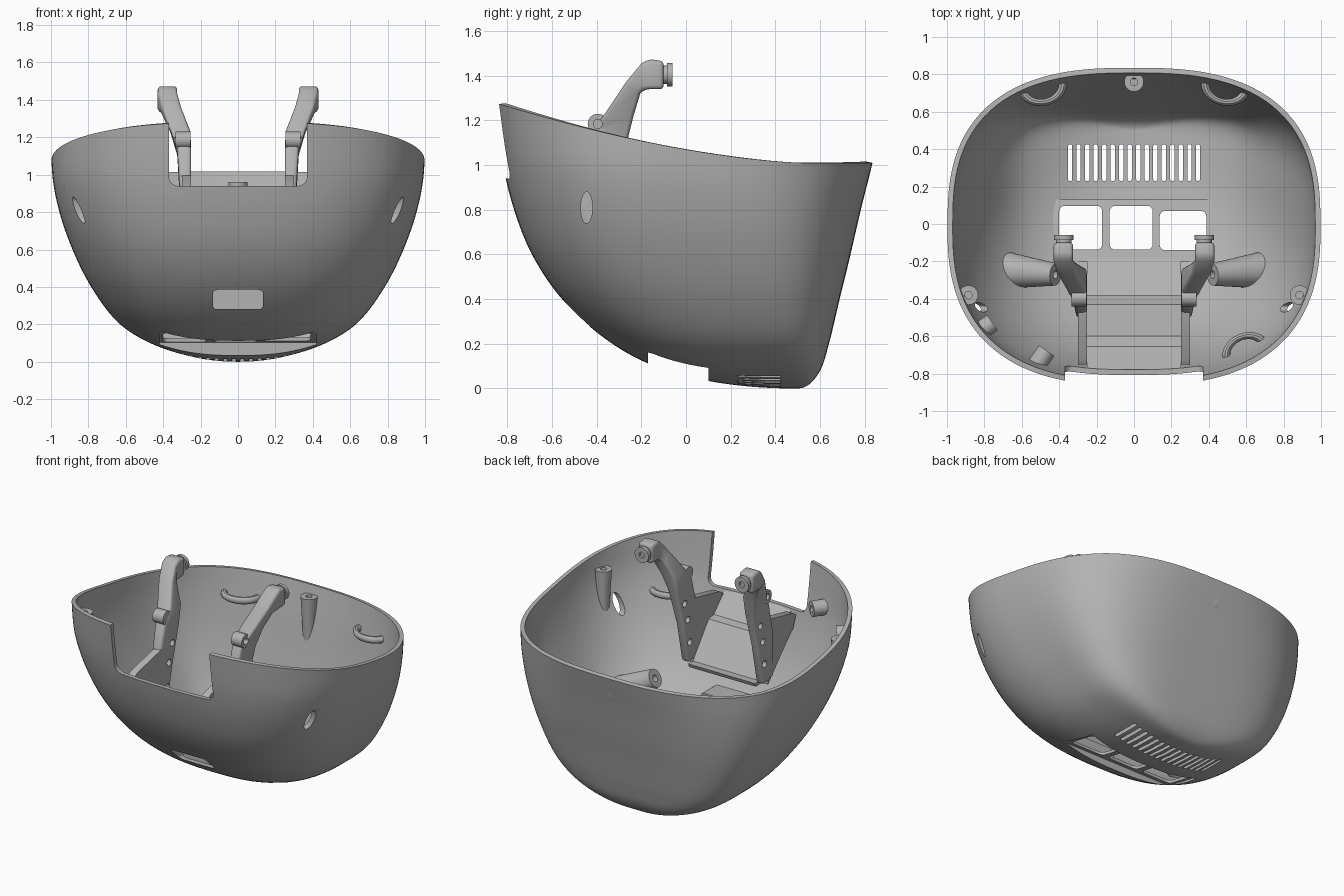
import bpy, bmesh, math
from mathutils import Matrix, Vector

if "Cube" in bpy.data.objects:
    bpy.data.objects.remove(bpy.data.objects["Cube"])

grey = bpy.data.materials.new("plain grey")
grey.use_nodes = True
grey.diffuse_color = (0.45, 0.45, 0.45, 1)
grey.node_tree.nodes["Principled BSDF"].inputs["Base Color"].default_value = (0.45, 0.45, 0.45, 1)


def finish(name, bm, recalc=True):
    if recalc:
        bmesh.ops.recalc_face_normals(bm, faces=bm.faces)
    mesh = bpy.data.meshes.new(name)
    bm.to_mesh(mesh)
    bm.free()
    mesh.materials.append(grey)
    obj = bpy.data.objects.new(name, mesh)
    bpy.context.collection.objects.link(obj)
    return obj


def apply(obj, mod):
    bpy.context.view_layer.objects.active = obj
    bpy.ops.object.modifier_apply(modifier=mod.name)


def boolean(obj, other, op="DIFFERENCE", drop=True):
    mod = obj.modifiers.new("bool", "BOOLEAN")
    mod.operation, mod.solver, mod.object = op, "EXACT", other
    apply(obj, mod)
    if drop:
        bpy.data.objects.remove(other)


def bevel(obj, width):
    mod = obj.modifiers.new("bevel", "BEVEL")
    mod.width, mod.segments, mod.limit_method = width, 3, "ANGLE"
    apply(obj, mod)


def loft(name, rings, cap=True):
    bm = bmesh.new()
    rows = [[bm.verts.new(p) for p in ring] for ring in rings]
    n = len(rows[0])
    for a, b in zip(rows, rows[1:]):
        for i in range(n):
            j = (i + 1) % n
            bm.faces.new((a[i], a[j], b[j], b[i]))
    bm.faces.new(rows[0][::-1])
    if cap:
        bm.faces.new(rows[-1])
    return finish(name, bm, cap)


def prism(name, pts, axis, lo, hi):
    place = {"x": lambda a, b, t: (t, a, b), "y": lambda a, b, t: (a, t, b),
             "z": lambda a, b, t: (a, b, t)}[axis]
    return loft(name, [[place(a, b, t) for a, b in pts] for t in (lo, hi)])


def rounded(ca, cb, w, h, r):
    pts = []
    for k, (sa, sb) in enumerate(((1, 1), (-1, 1), (-1, -1), (1, -1))):
        for i in range(5):
            t = math.pi / 2 * (k + i / 4)
            pts.append((ca + sa * (w / 2 - r) + r * math.cos(t), cb + sb * (h / 2 - r) + r * math.sin(t)))
    return pts


def rod(name, p, q, r1, r2=None, squash=1):
    p, q = Vector(p), Vector(q)
    turn = (q - p).to_track_quat("Z", "Y").to_matrix().to_4x4()
    mid = (p + q) / 2
    bm = bmesh.new()
    bmesh.ops.create_cone(bm, cap_ends=True, segments=32, radius1=r1, radius2=r2 or r1, depth=(q - p).length,
                          matrix=Matrix.Translation(mid) @ turn)
    for v in bm.verts:
        v.co.z = mid.z + (v.co.z - mid.z) * squash
    return finish(name, bm)


# Bowl outline tables by height
HEIGHT = [0, .03, .1, .2, .4, .6, .8, 1, 1.3]
FRONT = [.48, .12, -.14, -.33, -.555, -.69, -.77, -.82, -.865]
BACK = [.5, .565, .61, .64, .688, .737, .783, .833, .9]
WIDTH = [.01, .26, .47, .63, .785, .885, .955, .993, 1]
KNOTS = [math.sqrt(z) for z in HEIGHT]


def sample(table, z):
    u = min(math.sqrt(max(z, 0)), KNOTS[-1])
    k = max(i for i in range(len(KNOTS) - 1) if KNOTS[i] <= u)

    def slope(i):
        a, b = max(i - 1, 0), min(i + 1, len(KNOTS) - 1)
        return (table[b] - table[a]) / (KNOTS[b] - KNOTS[a])
    h = KNOTS[k + 1] - KNOTS[k]
    t = (u - KNOTS[k]) / h
    s = t * t * (3 - 2 * t)
    return (table[k] * (1 - s) + table[k + 1] * s
            + h * t * (1 - t) * ((1 - t) * slope(k) - t * slope(k + 1)))


def rim(y):
    return 1.01 + .265 * (max(.55 - y, 0) / 1.39) ** 1.6


# Sections are boxier towards the lower back
def bowl_point(f, angle):
    c, s = math.cos(angle), math.sin(angle)
    z = f
    for _ in range(10):
        low = max(1 - z, 0)
        n = 2.65 + (1.5 * low if s > 0 else 0)
        px = math.copysign(abs(c) ** (2 / n), c)
        py = abs(s) ** (2 / n)
        a, b = sample(FRONT, z), sample(BACK, z)
        mid = (a + b) / 2 + .15 * low * (b - a)
        y = mid + py * (b - mid if s > 0 else a - mid)
        z = f * rim(y)
    return (px * sample(WIDTH, z), y, z)


rings = [[bowl_point((i / 44) ** 2, math.tau * (j + .5) / 144) for j in range(144)] for i in range(45)]
solid = loft("bowl_volume", rings)
shell = loft("outer_shell", rings, cap=False)
mod = shell.modifiers.new("wall", "SOLIDIFY")
mod.thickness, mod.offset = .028, -1
apply(shell, mod)

# Front notch, side and rear oval openings
boolean(shell, prism("cut", rounded(0, 1.44, .74, 1, .05), "y", -1.2, -.5))
boolean(shell, rod("cut", (-1.2, -.445, .81), (1.2, -.445, .81), .026, squash=2.7))
boolean(shell, rod("cut", (0, .5, .75), (0, 1.2, .75), .026, squash=2.7))

# Row of vent slots
for i in range(16):
    boolean(shell, prism("cut", rounded((i - 7.5) * .0455, .328, .022, .195, .008), "z", -.1, .2))


# Recessed underside panel with three windows
def slope_block(x, y0, y1, lift):
    def top(y):
        return .125 - .21 * y + lift
    return prism("recess_panel", [(y0, -.2), (y1, -.2), (y1, top(y1)), (y0, top(y0))], "x", -x, x)


panel = slope_block(.45, -.2, .13, .02)
boolean(panel, solid, "INTERSECT", False)
boolean(panel, slope_block(.42, -.17, .1, 0))
boolean(shell, slope_block(.42, -.17, .1, .03))
for x, y, w, h in ((-.285, -.02, .23, .235), (-.015, -.02, .23, .235), (.262, -.035, .25, .21)):
    boolean(panel, prism("cut", rounded(x, y, w, h, .03), "z", -.3, .4))

# Front pocket
pocket = prism("front_pocket", rounded(0, .332, .32, .16, .03), "y", -.62, -.38)
boolean(pocket, solid, "INTERSECT", False)
for obj in (pocket, shell):
    boolean(obj, prism("cut", rounded(0, .332, .27, .106, .025), "y", -1, -.4))

# Screw posts against the wall
for name, x, y, top in (("left_post", .885, -.38, 1.055), ("right_post", -.885, -.38, 1.055),
                        ("rear_post", 0, .76, .96)):
    post = rod(name, (x, y, top - .3), (x, y, top), .035, .052)
    boolean(post, rod("cut", (x, y, top - .08), (x, y, top + .1), .02))
    boolean(post, solid, "INTERSECT", False)


# Wall loops
def wall_loop(name, x, y, z, turn):
    place = Matrix.Translation((x, y, z)) @ Matrix.Rotation(turn, 4, "Z")
    rows = []
    bm = bmesh.new()
    for i in range(32):
        t = math.tau * i / 32
        row = []
        for j in range(10):
            p = math.tau * j / 10
            r = 1 + .2 * math.cos(p)
            row.append(bm.verts.new(place @ Vector((.11 * r * math.cos(t), .09 * r * math.sin(t), .024 * math.sin(p)))))
        rows.append(row)
    for i in range(32):
        a, b = rows[i], rows[(i + 1) % 32]
        for j in range(10):
            bm.faces.new((a[j], b[j], b[(j + 1) % 10], a[(j + 1) % 10]))
    boolean(finish(name, bm), solid, "INTERSECT", False)


wall_loop("rear_left_loop", .49, .74, .85, -.22)
wall_loop("rear_right_loop", -.49, .74, .85, .22)
wall_loop("front_left_loop", .6, -.69, .87, .4)

# Small wall clips on the front right
for name, x, y, z in (("side_clip", -.79, -.55, 1.0), ("front_clip", -.49, -.71, 1.03)):
    d = Vector((x, y, 0)).normalized()
    c = Vector((x, y, z))
    clip = rod(name, c - d * .04, c + d * .16, .05)
    boolean(clip, rod("cut", c - d * .1, c + d * .02, .022))
    boolean(clip, solid, "INTERSECT", False)

# Cradle back between the arms, and raised pad on the floor
strip = [(-.38, .58), (-.43, .58), (-.60, .80), (-.655, .81), (-.775, .935)]
cradle = prism("cradle_panel", strip + [(y - .01, z - .025) for y, z in strip[::-1]], "x", -.25, .25)
pad = prism("floor_pad", [(-.42, .1), (-.17, .1), (-.17, .175), (-.42, .315)], "x", -.25, .25)
for obj in (cradle, pad):
    boolean(obj, solid, "INTERSECT", False)
boolean(pad, prism("cut", rounded(0, .332, .27, .106, .025), "y", -1, -.4))

# Arms: front edge, back edge, inner and outer side
ARM = [((-.5, .6), (-.39, .58), .25, .31), ((-.5, .9), (-.335, .85), .25, .31),
       ((-.43, 1.14), (-.265, 1.1), .25, .325), ((-.36, 1.235), (-.235, 1.22), .255, .36),
       ((-.27, 1.37), (-.205, 1.32), .305, .41), ((-.2, 1.455), (-.195, 1.335), .325, .43),
       ((-.165, 1.475), (-.165, 1.34), .325, .43), ((-.1, 1.465), (-.1, 1.34), .325, .43)]
for side, s in (("left", 1), ("right", -1)):
    arm = loft(side + "_arm", [[(s * a, *f), (s * b, *f), (s * b, *k), (s * a, *k)] for f, k, a, b in ARM])
    bevel(arm, .018)
    for y, z in ((-.4, .72), (-.38, .88), (-.345, 1.0)):
        boolean(arm, rod("cut", (s * .1, y, z), (s * .6, y, z), .022))
    boss = rod(side + "_arm_boss", (s * .255, -.395, 1.185), (s * .335, -.395, 1.185), .045)
    for obj in (arm, boss):
        boolean(obj, rod("cut", (s * .3, -.395, 1.185), (s * .5, -.395, 1.185), .02))
    rod(side + "_arm_neck", (s * .375, -.11, 1.405), (s * .375, -.075, 1.405), .042)
    hub = rod(side + "_arm_hub", (s * .375, -.085, 1.405), (s * .375, -.06, 1.405), .052)
    boolean(hub, rod("cut", (s * .375, -.075, 1.405), (s * .375, 0, 1.405), .02))
    outline = [(-.45, .56), (-.60, .72), (-.72, .84), (-.75, .92), (-.72, .94), (-.45, 1.0)]
    cheek = prism(side + "_cradle_cheek", outline, "x", *sorted((s * .25, s * .3)))
    boolean(cheek, solid, "INTERSECT", False)
    # Floor support reaching in from the side
    stay = rod(side + "_floor_stay", (s * .76, -.24, .28), (s * .42, -.27, .48), .11, .06)
    boolean(stay, rod("cut", (s * .45, -.267, .46), (s * .38, -.273, .505), .022))
    boolean(stay, solid, "INTERSECT", False)

bpy.data.objects.remove(solid)

# Smooth curved surfaces, keep sharp edges
for obj in bpy.context.scene.objects:
    if obj.type == "MESH":
        obj.select_set(True)
        bpy.context.view_layer.objects.active = obj
bpy.ops.object.shade_smooth_by_angle(angle=math.radians(35))
